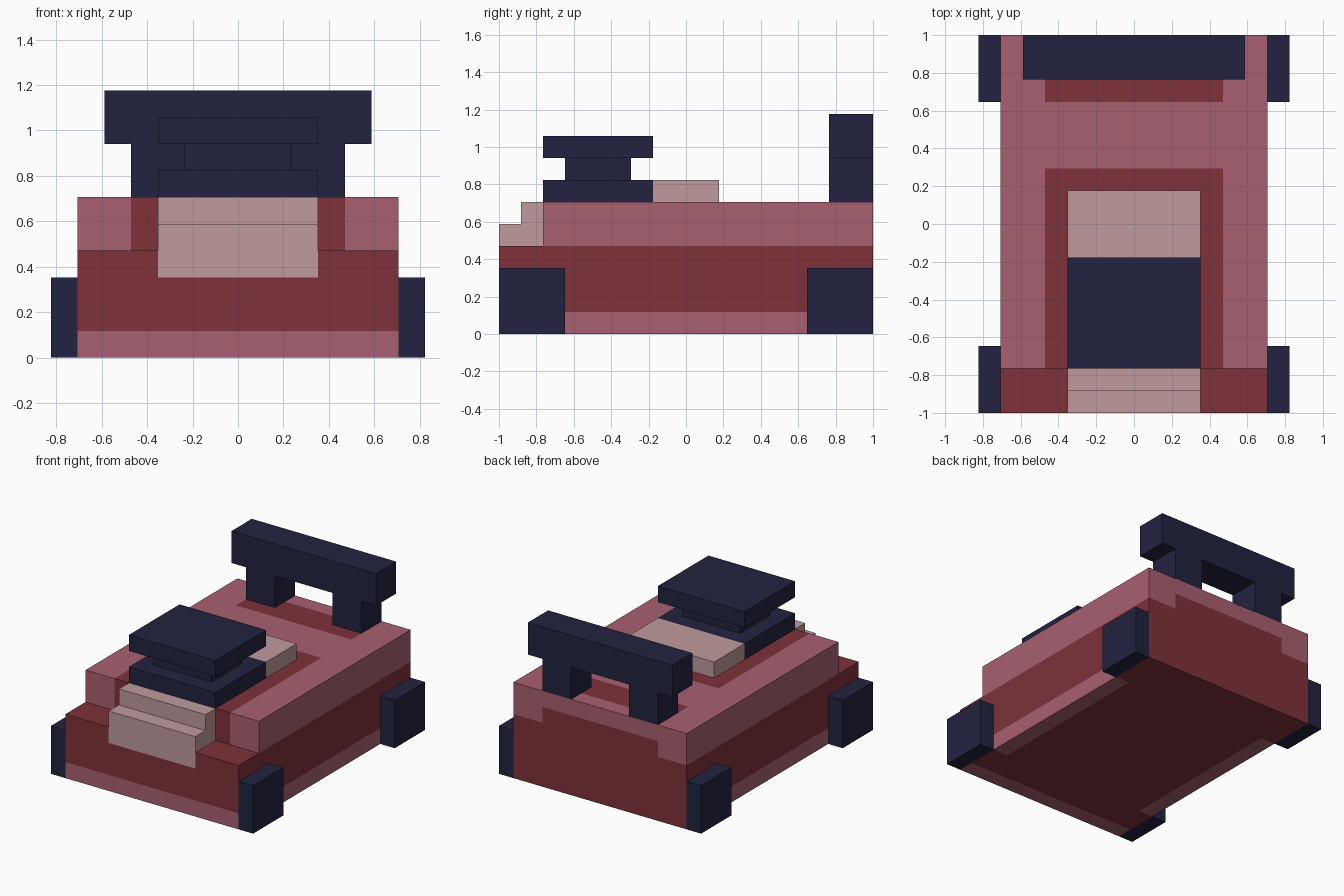
import bpy
import bmesh

cube = bpy.data.objects.get("Cube")
if cube:
    bpy.data.objects.remove(cube, do_unlink=True)

U = 2 / 17  # one block; the car is 17 blocks long


def material(name, rgb):
    """Flat material from 0-255 sRGB."""
    lin = []
    for c in rgb:
        c /= 255
        lin.append(c / 12.92 if c <= 0.04045 else ((c + 0.055) / 1.055) ** 2.4)
    m = bpy.data.materials.new(name)
    m.use_nodes = True
    m.diffuse_color = (*lin, 1)
    bsdf = m.node_tree.nodes["Principled BSDF"]
    bsdf.inputs["Base Color"].default_value = (*lin, 1)
    bsdf.inputs["Roughness"].default_value = 0.9
    return m


PINK = material("rose pink", (168, 96, 112))
RED = material("dark red", (126, 50, 58))
BEIGE = material("dusty beige", (192, 155, 157))
NAVY = material("navy", (34, 34, 64))


def extrude_profile(name, profile, x0, x1, mats, cuts=(), rule=None):
    """Extrude a side profile of (y, z) blocks from x0 to x1, cut it, then colour by rule.
    y counts from the front bumper."""
    bm = bmesh.new()
    face = bm.faces.new([bm.verts.new((x0, y, z)) for y, z in profile])
    out = bmesh.ops.extrude_face_region(bm, geom=[face])
    verts = [g for g in out["geom"] if isinstance(g, bmesh.types.BMVert)]
    bmesh.ops.translate(bm, verts=verts, vec=(x1 - x0, 0, 0))
    for axis, values in enumerate(cuts):
        normal = [float(i == axis) for i in range(3)]
        for v in values:
            bmesh.ops.bisect_plane(bm, geom=bm.verts[:] + bm.edges[:] + bm.faces[:],
                                   dist=1e-4, plane_co=[v * n for n in normal],
                                   plane_no=normal)
    bmesh.ops.recalc_face_normals(bm, faces=bm.faces)
    if rule:
        for f in bm.faces:
            f.material_index = rule(f.calc_center_median(), f.normal)
    for v in bm.verts:
        v.co = (v.co.x * U, v.co.y * U - 1, v.co.z * U)
    mesh = bpy.data.meshes.new(name)
    bm.to_mesh(mesh)
    bm.free()
    for m in mats:
        mesh.materials.append(m)
    obj = bpy.data.objects.new(name, mesh)
    bpy.context.collection.objects.link(obj)
    return obj


def box(name, x, y, z, mat):
    profile = [(y[0], z[0]), (y[1], z[0]), (y[1], z[1]), (y[0], z[1])]
    return extrude_profile(name, profile, x[0], x[1], [mat])


def body_colour(c, n):
    """0 pink, 1 dark red, 2 beige, judged on the block just under the face."""
    p = c - n * 0.5
    x, y, z = abs(p.x), p.y, p.z
    if z > 4:
        # upper shell: red centre panels on the deck, front and back
        if x < 4 and (y < 11 or 14 < y < 16 or (y > 16 and z < 5)):
            return 1
        return 0
    if x < 3 and y < 1 and z > 3 and n.y < -0.5:
        return 2
    # sill along the nose and between the wheels
    if z < 1 and (y < 1 or (x > 5 and 3 < y < 14)):
        return 0
    return 1


# Body: stepped shell with painted panels
extrude_profile("body", [(0, 0), (17, 0), (17, 6), (2, 6), (2, 4), (0, 4)], -6, 6,
                [PINK, RED, BEIGE],
                cuts=((-5, -4, -3, 3, 4, 5), (1, 2, 3, 11, 14, 16), (1, 3, 4, 5)),
                rule=body_colour)

# Stepped nose and deck block
extrude_profile("nose", [(0, 4), (2, 4), (2, 6), (1, 6), (1, 5), (0, 5)], -3, 3, [BEIGE])
box("deck_block", (-3, 3), (7, 10), (6, 7), BEIGE)

# Cockpit: base, neck and roof
box("cockpit_base", (-3, 3), (2, 7), (6, 7), NAVY)
box("cockpit_neck", (-2, 2), (3, 6), (7, 8), NAVY)
box("cockpit_roof", (-3, 3), (2, 7), (8, 9), NAVY)

# Rear wing
box("wing", (-5, 5), (15, 17), (8, 10), NAVY)

# Wing supports and wheels on both sides
for side, s in (("left", 1), ("right", -1)):
    box(f"wing_support_{side}", sorted((2 * s, 4 * s)), (15, 17), (6, 8), NAVY)
    for end, y in (("front", 0), ("rear", 14)):
        box(f"wheel_{end}_{side}", sorted((6 * s, 7 * s)), (y, y + 3), (0, 3), NAVY)
